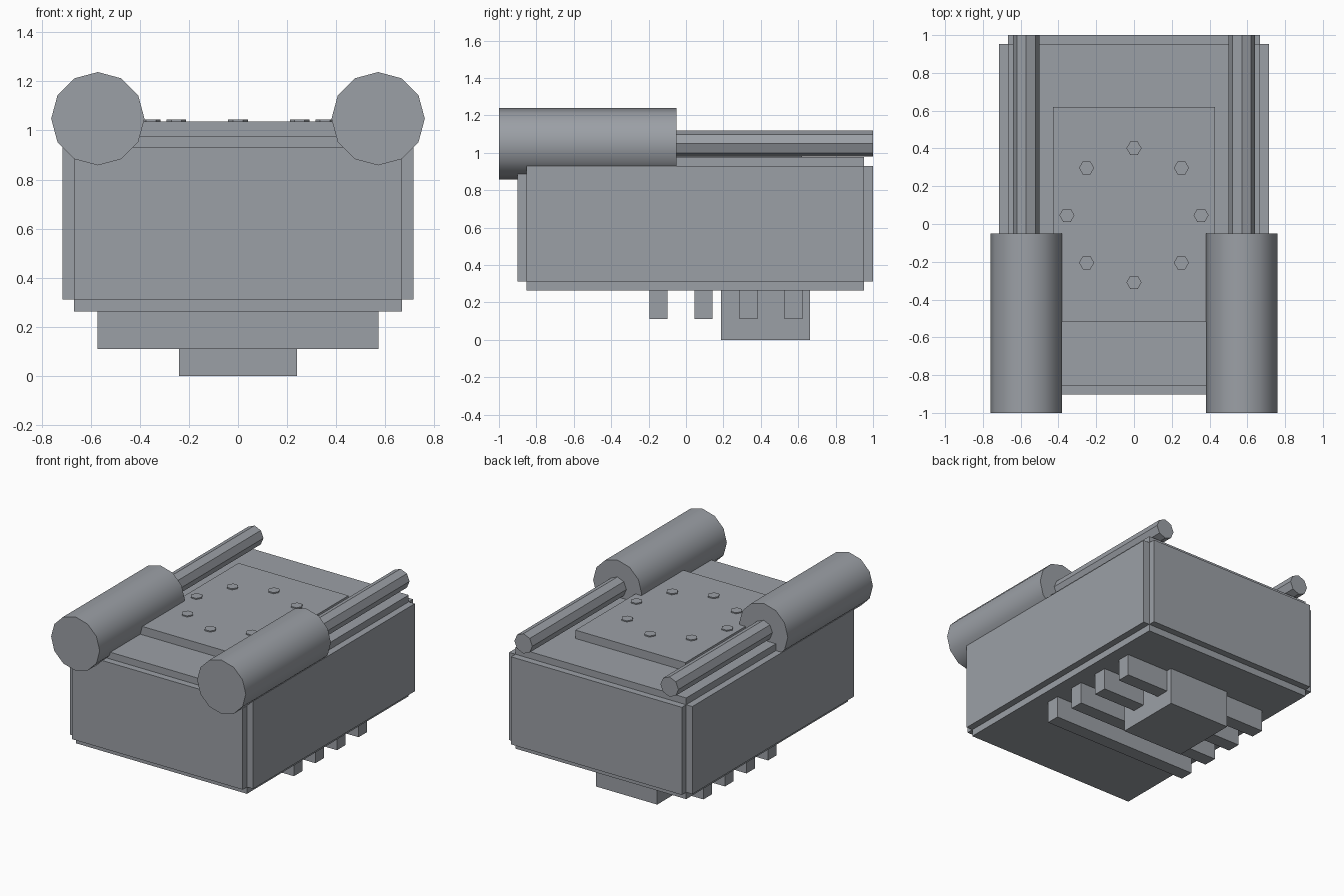
import bpy, bmesh
from math import pi, cos, sin
from mathutils import Matrix

if "Cube" in bpy.data.objects:
    bpy.data.objects.remove(bpy.data.objects["Cube"])

steel = bpy.data.materials.new("dark_steel")
steel.diffuse_color = (0.33, 0.35, 0.38, 1)
steel.use_nodes = True
steel.node_tree.nodes["Principled BSDF"].inputs["Base Color"].default_value = steel.diffuse_color


def finish(name, bm):
    bmesh.ops.recalc_face_normals(bm, faces=bm.faces)
    mesh = bpy.data.meshes.new(name)
    bm.to_mesh(mesh)
    bm.free()
    mesh.materials.append(steel)
    obj = bpy.data.objects.new(name, mesh)
    bpy.context.collection.objects.link(obj)
    return obj


def box_mesh(lo, hi):
    bm = bmesh.new()
    bmesh.ops.create_cube(bm, size=1)
    for v in bm.verts:
        v.co = [(a + b) / 2 + c * (b - a) for a, b, c in zip(lo, hi, v.co)]
    return bm


def box(name, lo, hi):
    return finish(name, box_mesh(lo, hi))


def prism(name, sides, radius, depth, centre, along_y=False):
    bm = bmesh.new()
    points = [(radius * cos(2 * pi * i / sides), radius * sin(2 * pi * i / sides))
              for i in range(sides)]
    face = bm.faces.new([bm.verts.new((a, b, -depth / 2)) for a, b in points])
    ext = bmesh.ops.extrude_face_region(bm, geom=[face], use_keep_orig=True)
    new = [g for g in ext["geom"] if isinstance(g, bmesh.types.BMVert)]
    bmesh.ops.translate(bm, verts=new, vec=(0, 0, depth))
    if along_y:
        bm.transform(Matrix.Rotation(pi / 2, 4, 'X'))
    bm.transform(Matrix.Translation(centre))
    return finish(name, bm)


# Main housing: a box with a raised panel on every face
bm = box_mesh((-0.668, -0.854, 0.311), (0.668, 0.952, 0.930))
bm.normal_update()
panels = bmesh.ops.extrude_discrete_faces(bm, faces=bm.faces[:])["faces"]
for f in panels:
    n = f.normal.copy()
    bmesh.ops.translate(bm, verts=f.verts[:], vec=n * 0.048)
finish("housing", bm)

# Cover plate and its ring of hexagonal bolts
box("cover_plate", (-0.43, -0.52, 0.96), (0.43, 0.62, 1.037))
for i in range(8):
    a = i * pi / 4
    prism(f"cover_bolt_{i + 1}", 6, 0.04, 0.025,
          (0.355 * cos(a), 0.046 + 0.355 * sin(a), 1.0325))

# Side cylinders with thinner rods running to the back
for side, s in (("left", -1), ("right", 1)):
    barrel = prism(f"{side}_cylinder", 12, 0.19, 0.95, (s * 0.571, -0.525, 1.048), True)
    bpy.context.view_layer.objects.active = barrel
    barrel.select_set(True)
    bpy.ops.object.shade_smooth_by_angle(angle=pi * 40 / 180)
    barrel.select_set(False)
    prism(f"{side}_rod", 8, 0.07, 1.07, (s * 0.571, 0.465, 1.049), True)

# Underside cross bars and central foot block
for i in range(4):
    y = -0.146 + i * 0.2405
    box(f"cross_bar_{i + 1}", (-0.573, y - 0.048, 0.11), (0.573, y + 0.048, 0.28))
box("foot_block", (-0.24, 0.188, 0), (0.24, 0.664, 0.28))
